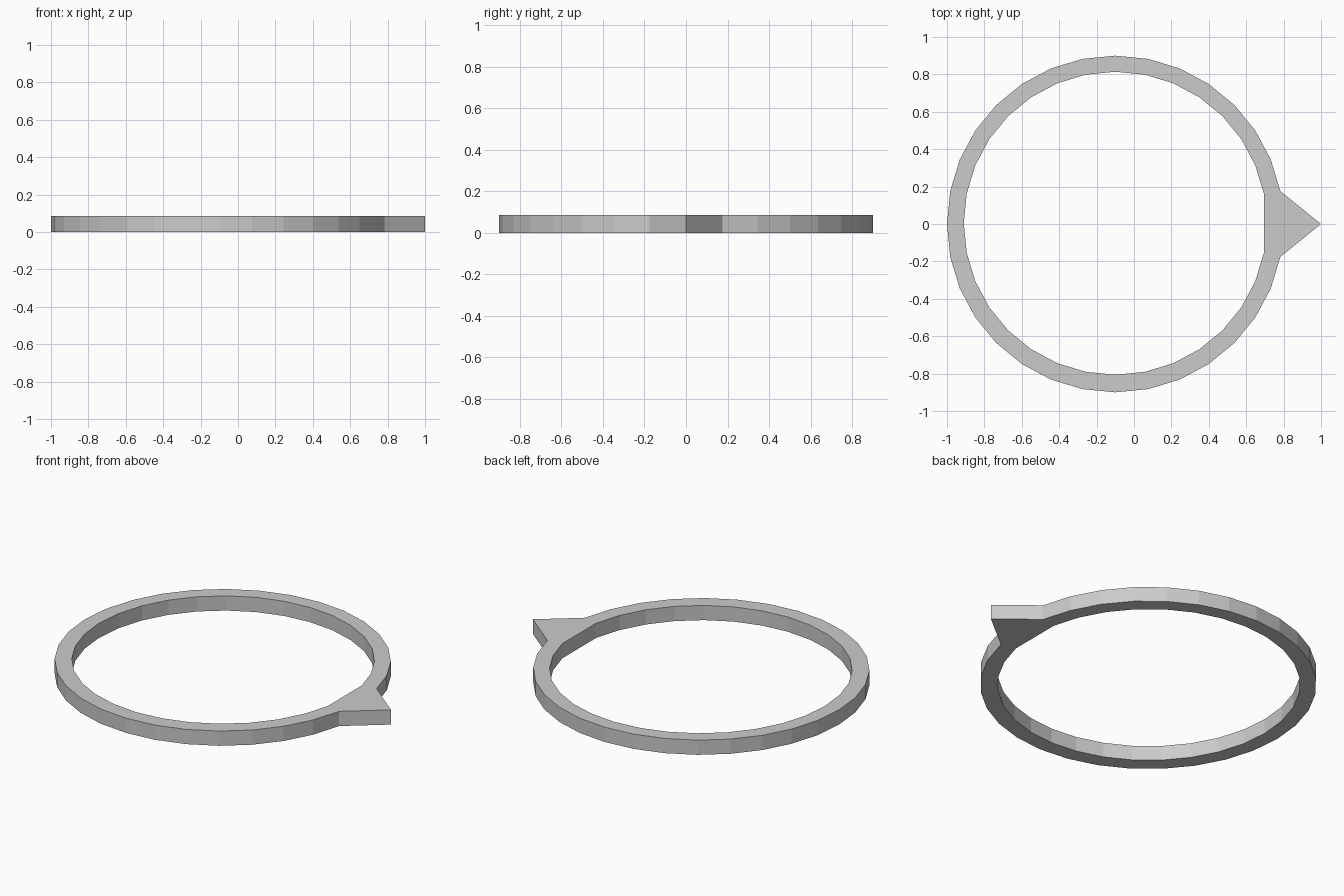
import bpy, bmesh, math

if "Cube" in bpy.data.objects:
    bpy.data.objects.remove(bpy.data.objects["Cube"])

SIDES, HEIGHT = 32, 0.087
CX, OUTER, INNER = -0.1, 0.9, 0.81
INNER_Y = 0.004  # the hole sits slightly off centre


def ring_point(radius, i, y=0.0):
    a = 2 * math.pi * i / SIDES
    return [CX + radius * math.cos(a), y + radius * math.sin(a)]


# Outer and inner outlines; the vertex facing +x becomes the pointer
outer = [ring_point(OUTER, i) for i in range(SIDES)]
inner = [ring_point(INNER, i, INNER_Y) for i in range(SIDES)]
outer[0] = [1.0, 0.0]
inner[0] = [inner[1][0], INNER_Y]

# Flat band, then extruded upward
bm = bmesh.new()
vo = [bm.verts.new((x, y, 0)) for x, y in outer]
vi = [bm.verts.new((x, y, 0)) for x, y in inner]
for i in range(SIDES):
    j = (i + 1) % SIDES
    bm.faces.new((vo[i], vo[j], vi[j], vi[i]))
ext = bmesh.ops.extrude_face_region(bm, geom=bm.faces[:], use_keep_orig=True)
top = [g for g in ext["geom"] if isinstance(g, bmesh.types.BMVert)]
bmesh.ops.translate(bm, verts=top, vec=(0, 0, HEIGHT))
bmesh.ops.recalc_face_normals(bm, faces=bm.faces[:])

mesh = bpy.data.meshes.new("pointer_ring")
bm.to_mesh(mesh)
bm.free()
bpy.context.collection.objects.link(bpy.data.objects.new("pointer_ring", mesh))
